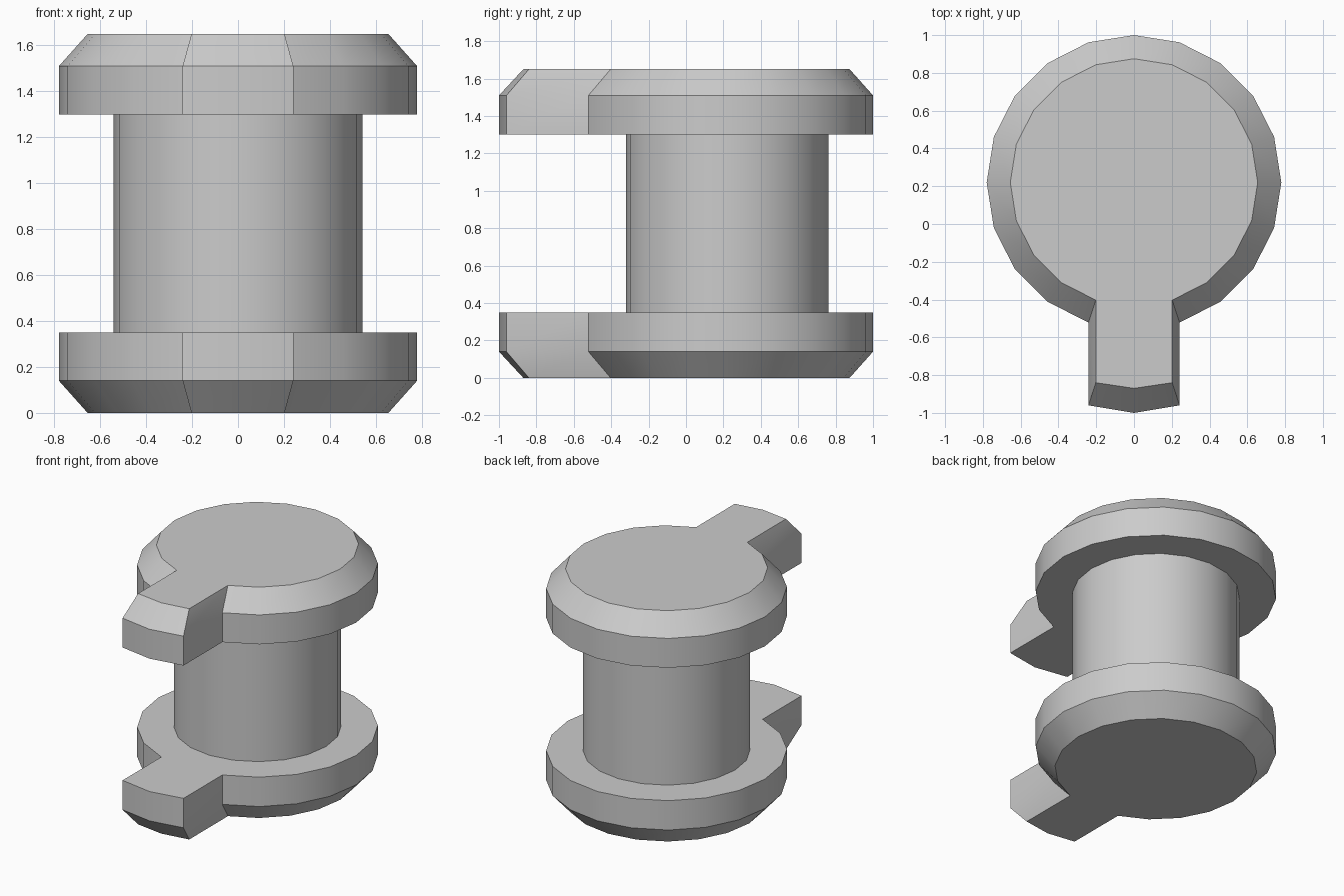
import bpy
import bmesh
from math import sin, cos, radians

if "Cube" in bpy.data.objects:
    bpy.data.objects.remove(bpy.data.objects["Cube"])

SIDES = 20
CY = 0.22  # centre of the round body


def ring(radius, skip_front=False):
    pts = []
    for i in range(SIDES):
        if skip_front and i == 0:
            continue
        a = radians(-90 + 360 * i / SIDES)
        pts.append((radius * cos(a), CY + radius * sin(a)))
    return pts


def keyhole(radius, corner_y, tip_y):
    # round disc whose front point is replaced by a tab
    pts = ring(radius, True)
    x = radius * sin(radians(360 / SIDES))
    return pts + [(-x, corner_y), (0, tip_y), (x, corner_y)]


def loft(name, sections, caps=True):
    bm = bmesh.new()
    rows = [[bm.verts.new((x, y, z)) for x, y in pts] for pts, z in sections]
    n = len(rows[0])
    for lo, hi in zip(rows, rows[1:]):
        for i in range(n):
            j = (i + 1) % n
            bm.faces.new((lo[i], lo[j], hi[j], hi[i]))
    if caps:
        bm.faces.new(rows[0][::-1])
        bm.faces.new(rows[-1])
    bmesh.ops.recalc_face_normals(bm, faces=bm.faces[:])
    mesh = bpy.data.meshes.new(name)
    bm.to_mesh(mesh)
    bm.free()
    obj = bpy.data.objects.new(name, mesh)
    bpy.context.collection.objects.link(obj)
    bpy.ops.object.select_all(action='DESELECT')
    obj.select_set(True)
    bpy.context.view_layer.objects.active = obj
    bpy.ops.object.shade_smooth_by_angle(angle=radians(30))
    return obj


outer = keyhole(0.78, -0.96, -1.0)
inner = keyhole(0.655, -0.84, -0.87)

# Bevelled end flanges with tabs
loft("bottom_flange", [(inner, 0), (outer, 0.14), (outer, 0.35)])
loft("top_flange", [(outer, 1.30), (outer, 1.51), (inner, 1.65)])

# Connecting shaft, closed off by the flanges
loft("shaft", [(ring(0.542), 0.35), (ring(0.542), 1.30)], caps=False)
